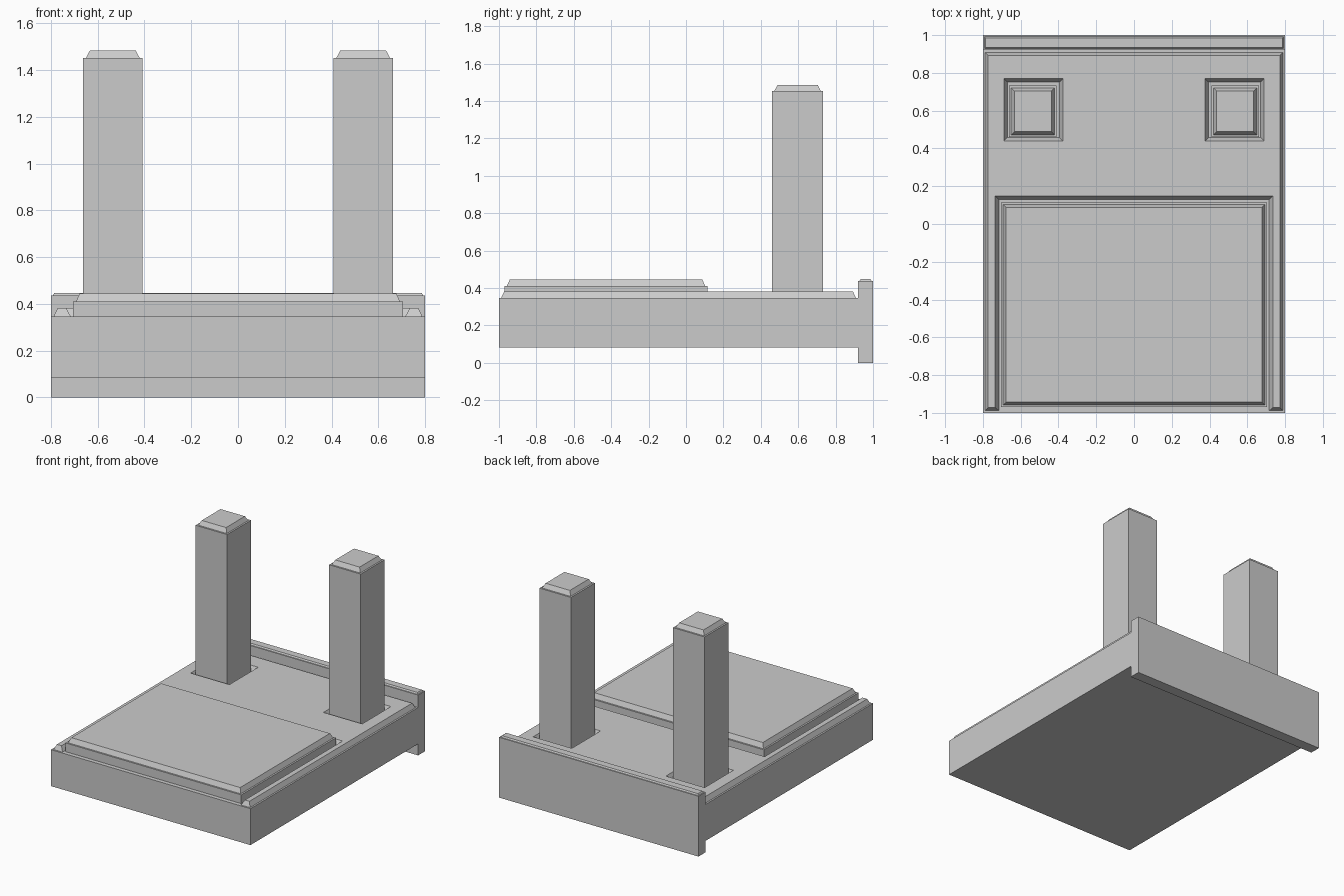
import bpy
import bmesh

cube = bpy.data.objects.get("Cube")
if cube:
    bpy.data.objects.remove(cube, do_unlink=True)

# One plain grey for everything
GREY = (0.6, 0.6, 0.6, 1.0)
grey = bpy.data.materials.new("light grey")
grey.use_nodes = True
grey.diffuse_color = GREY
for node in grey.node_tree.nodes:
    if node.type == 'BSDF_PRINCIPLED':
        node.inputs["Base Color"].default_value = GREY


def stack(name, sections):
    """Closed solid through rectangles (x0, x1, y0, y1, z), listed bottom to top."""
    bm = bmesh.new()
    rings = []
    for x0, x1, y0, y1, z in sections:
        corners = ((x0, y0), (x1, y0), (x1, y1), (x0, y1))
        rings.append([bm.verts.new((x, y, z)) for x, y in corners])
    bm.faces.new(rings[0][::-1])
    bm.faces.new(rings[-1])
    for low, high in zip(rings, rings[1:]):
        for i in range(4):
            j = (i + 1) % 4
            bm.faces.new((low[i], low[j], high[j], high[i]))
    mesh = bpy.data.meshes.new(name)
    bm.to_mesh(mesh)
    bm.free()
    mesh.materials.append(grey)
    obj = bpy.data.objects.new(name, mesh)
    bpy.context.collection.objects.link(obj)
    return obj


def inset(rect, d):
    x0, x1, y0, y1 = rect
    return (x0 + d, x1 - d, y0 + d, y1 - d)


def capped_block(name, rect, z0, z1, z2, ledge, slope):
    """Block with a narrow ledge and a sloping cap on top."""
    return stack(name, [rect + (z0,), rect + (z1,),
                        inset(rect, ledge) + (z1,),
                        inset(rect, ledge + slope) + (z2,)])


def sloped_cutter(name, rect, slope):
    """Pocket that narrows downward; rect is its rim at deck height."""
    rise = DECK_TOP - SLAB_TOP
    return stack(name, [inset(rect, 2 * slope) + (SLAB_TOP - rise,),
                        inset(rect, -slope) + (DECK_TOP + rise,)])


SLAB_TOP, DECK_TOP = 0.347, 0.382

# Main slab and the bevelled deck layer on it
slab = (-0.8, 0.8, -1.0, 0.92)
stack("base_slab", [slab + (0.083,), slab + (SLAB_TOP,)])
deck = stack("deck", [inset(slab, 0.012) + (SLAB_TOP,),
                      inset(slab, 0.028) + (DECK_TOP,)])

# Pocket for the front panel, open to the front, and one around each post
cutters = [sloped_cutter("panel_pocket", (-0.735, 0.735, -1.2, 0.148), 0.019)]
for x0, x1 in ((0.377, 0.688), (-0.688, -0.377)):
    cutters.append(sloped_cutter("post_pocket", (x0, x1, 0.44, 0.769), 0.017))
for cutter in cutters:
    cutter.hide_render = True
    mod = deck.modifiers.new(cutter.name, 'BOOLEAN')
    mod.operation = 'DIFFERENCE'
    mod.solver = 'EXACT'
    mod.object = cutter

# Keep the cut deck and drop the cutters
bpy.context.view_layer.update()
graph = bpy.context.evaluated_depsgraph_get()
cut_mesh = bpy.data.meshes.new_from_object(deck.evaluated_get(graph))
deck.modifiers.clear()
deck.data = cut_mesh
for cutter in cutters:
    bpy.data.objects.remove(cutter, do_unlink=True)

# Raised front panel
capped_block("front_panel", (-0.705, 0.705, -0.97, 0.115),
             SLAB_TOP, 0.41, 0.445, 0.012, 0.016)

# Upright back board
capped_block("back_board", (-0.8, 0.8, 0.92, 1.0),
             0.0, 0.437, 0.447, 0.008, 0.006)

# Two posts with sloped caps
for name, x0, x1 in (("left_post", 0.409, 0.662), ("right_post", -0.662, -0.409)):
    capped_block(name, (x0, x1, 0.46, 0.733), SLAB_TOP, 1.453, 1.485, 0.012, 0.017)
